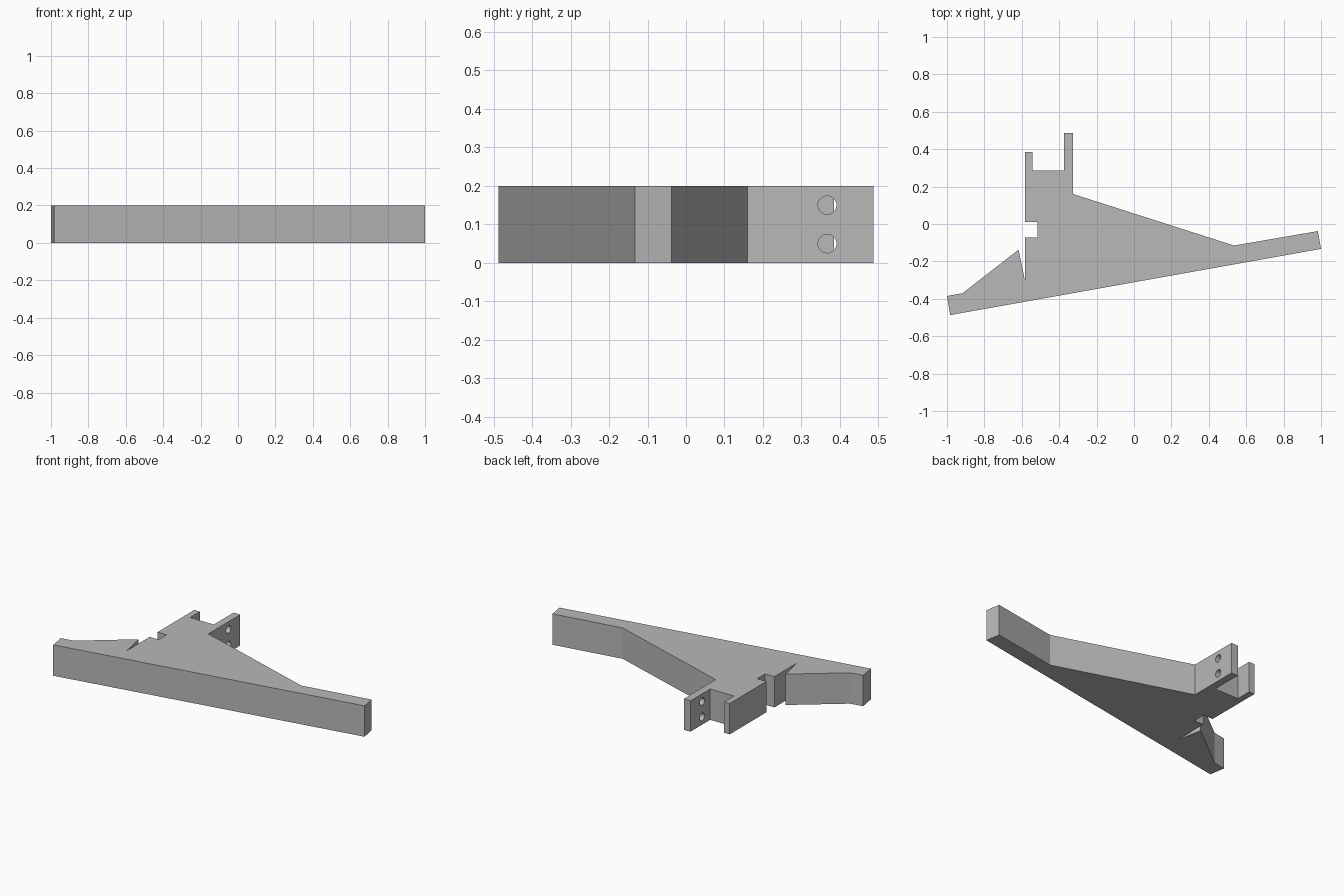
import bpy
import bmesh
import math

if "Cube" in bpy.data.objects:
    bpy.data.objects.remove(bpy.data.objects["Cube"], do_unlink=True)

HEIGHT = 0.2

# Plain grey material
grey = bpy.data.materials.new("plain_grey")
grey.use_nodes = True
colour = (0.48, 0.48, 0.48, 1)
grey.diffuse_color = colour
grey.node_tree.nodes["Principled BSDF"].inputs["Base Color"].default_value = colour

# Bracket outline seen from above, clockwise from the left end
left_wing = [(-1, -0.385), (-0.917, -0.37), (-0.617, -0.137), (-0.583, -0.305)]
notch = [(-0.583, -0.072), (-0.517, -0.072), (-0.517, 0.01), (-0.583, 0.01)]
short_prong = [(-0.583, 0.385), (-0.543, 0.385), (-0.543, 0.285)]
long_prong = [(-0.373, 0.285), (-0.373, 0.487), (-0.325, 0.487), (-0.325, 0.16)]
arm = [(0.535, -0.115), (0.983, -0.038), (1, -0.133), (-0.983, -0.487)]
outline = left_wing + notch + short_prong + long_prong + arm


def extrude_outline(name, points, height):
    bm = bmesh.new()
    base = bm.faces.new([bm.verts.new((x, y, 0)) for x, y in points])
    top = bmesh.ops.extrude_face_region(bm, geom=[base])["geom"]
    bmesh.ops.translate(bm, vec=(0, 0, height),
                        verts=[v for v in top if isinstance(v, bmesh.types.BMVert)])
    bmesh.ops.recalc_face_normals(bm, faces=bm.faces)
    mesh = bpy.data.meshes.new(name)
    bm.to_mesh(mesh)
    bm.free()
    obj = bpy.data.objects.new(name, mesh)
    bpy.context.collection.objects.link(obj)
    return obj


bracket = extrude_outline("bracket", outline, HEIGHT)
bracket.data.materials.append(grey)

# Two screw holes through the long prong
for z in (0.05, 0.15):
    bpy.ops.mesh.primitive_cylinder_add(vertices=32, radius=0.024, depth=0.12,
                                        location=(-0.349, 0.367, z),
                                        rotation=(0, math.pi / 2, 0))
    cutter = bpy.context.object
    cutter.name = "hole_cutter"
    cutter.hide_render = True
    cutter.data.materials.append(grey)
    cut = bracket.modifiers.new("screw_hole", "BOOLEAN")
    cut.operation = "DIFFERENCE"
    cut.solver = "EXACT"
    cut.object = cutter
    bpy.context.view_layer.objects.active = bracket
    bpy.ops.object.modifier_apply(modifier=cut.name)
    bpy.data.objects.remove(cutter, do_unlink=True)

# Smooth hole walls, crisp edges elsewhere
bpy.ops.object.select_all(action="DESELECT")
bracket.select_set(True)
bpy.context.view_layer.objects.active = bracket
bpy.ops.object.shade_smooth_by_angle(angle=math.radians(20))
